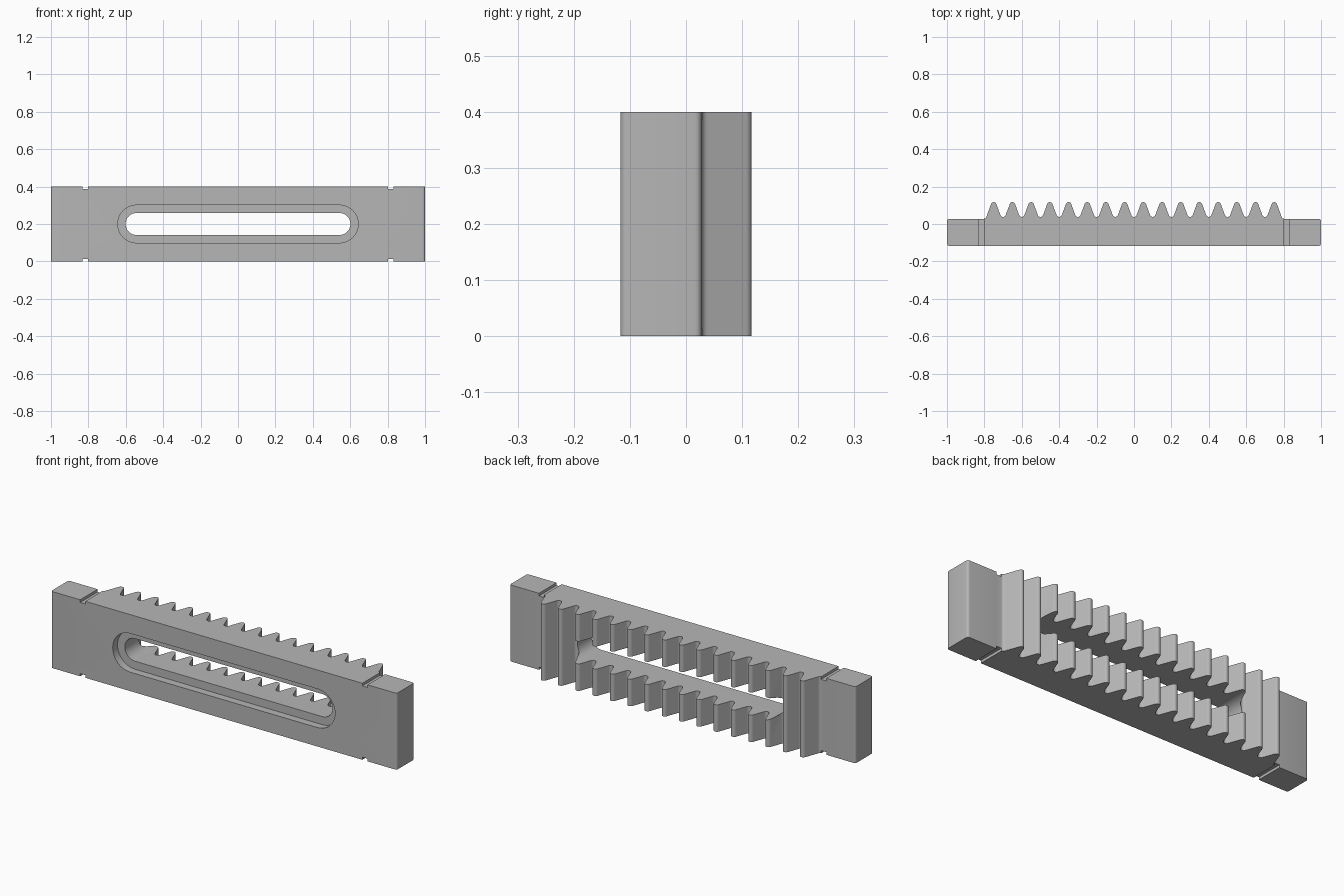
import bpy, bmesh
from math import cos, sin, tan, radians
from mathutils import Vector

cube = bpy.data.objects.get("Cube")
if cube:
    bpy.data.objects.remove(cube, do_unlink=True)

HEIGHT = 0.4
FRONT, BACK, TIP, ROOT = -0.117, 0.028, 0.117, 0.038
TEETH, PITCH = 16, 0.1
FLANK, ROUND = 20, 0.015      # flank angle and rounding radius of the teeth
CORNER = 0.012

steel = bpy.data.materials.new("grey steel")
steel.use_nodes = True
grey = (0.47, 0.47, 0.47, 1)
steel.diffuse_color = grey
steel.node_tree.nodes["Principled BSDF"].inputs["Base Color"].default_value = grey


def arc(cx, cy, r, start, end, steps=8):
    angles = [radians(start + (end - start) * i / steps) for i in range(steps + 1)]
    return [(cx + r * cos(a), cy + r * sin(a)) for a in angles]


def prism(name, outline, to_world, depth):
    """Extrude a closed 2D outline, placed by to_world, along depth."""
    bm = bmesh.new()
    face = bm.faces.new([bm.verts.new(to_world(u, v)) for u, v in outline])
    out = bmesh.ops.extrude_face_region(bm, geom=[face])
    verts = [g for g in out["geom"] if isinstance(g, bmesh.types.BMVert)]
    bmesh.ops.translate(bm, verts=verts, vec=Vector(depth))
    bmesh.ops.recalc_face_normals(bm, faces=bm.faces)
    mesh = bpy.data.meshes.new(name)
    bm.to_mesh(mesh)
    bm.free()
    mesh.materials.append(steel)
    obj = bpy.data.objects.new(name, mesh)
    bpy.context.collection.objects.link(obj)
    return obj


def cut(target, cutter):
    cutter.hide_render = True
    bpy.ops.object.select_all(action='DESELECT')
    bpy.context.view_layer.objects.active = target
    target.select_set(True)
    mod = target.modifiers.new("cut", 'BOOLEAN')
    mod.operation, mod.solver, mod.object = 'DIFFERENCE', 'EXACT', cutter
    bpy.ops.object.modifier_apply(modifier=mod.name)
    bpy.data.objects.remove(cutter, do_unlink=True)


# Toothed bar outline seen from above, anticlockwise from the front left corner
half = TEETH * PITCH / 2
foot = half + (ROOT - BACK) * tan(radians(FLANK))
outline = arc(-1 + CORNER, FRONT + CORNER, CORNER, 180, 270, 5)
outline += arc(1 - CORNER, FRONT + CORNER, CORNER, 270, 360, 5)
outline += arc(1 - CORNER, BACK - CORNER, CORNER, 0, 90, 5)
outline += arc(foot, BACK + ROUND, ROUND, 270, 180 + FLANK, 4)
for i in range(TEETH):
    x = half - PITCH * (i + 0.5)
    outline += arc(x, TIP - ROUND, ROUND, FLANK, 180 - FLANK)
    if i < TEETH - 1:
        outline += arc(x - PITCH / 2, ROOT + ROUND, ROUND, 360 - FLANK, 180 + FLANK)
outline += arc(-foot, BACK + ROUND, ROUND, 360 - FLANK, 270, 4)
outline += arc(-1 + CORNER, BACK - CORNER, CORNER, 90, 180, 5)
rack = prism("toothed_bar", outline, lambda u, v: (u, v, 0), (0, 0, HEIGHT))


# Long slot through the bar, with a wider shallow recess around it on the front
def slot(name, radius, y0, y1):
    shape = arc(0.542, HEIGHT / 2, radius, -90, 90, 20)
    shape += arc(-0.542, HEIGHT / 2, radius, 90, 270, 20)
    return prism(name, shape, lambda u, v: (u, y0, v), (0, y1 - y0, 0))


cut(rack, slot("slot_cutter", 0.059, -0.3, 0.3))
cut(rack, slot("recess_cutter", 0.101, -0.3, FRONT + 0.04))

# Narrow grooves across the top and bottom near both ends
for side in (-1, 1):
    for z in (0, HEIGHT):
        a, b = side * 0.801, side * 0.831
        lo, hi = z - 0.014, z + 0.014
        box = [(a, lo), (b, lo), (b, hi), (a, hi)]
        cut(rack, prism("groove_cutter", box, lambda u, v: (u, -0.3, v), (0, 0.6, 0)))

# Smooth roundings, crisp edges
bpy.ops.object.select_all(action='DESELECT')
bpy.context.view_layer.objects.active = rack
rack.select_set(True)
bpy.ops.object.shade_smooth_by_angle(angle=radians(30))
